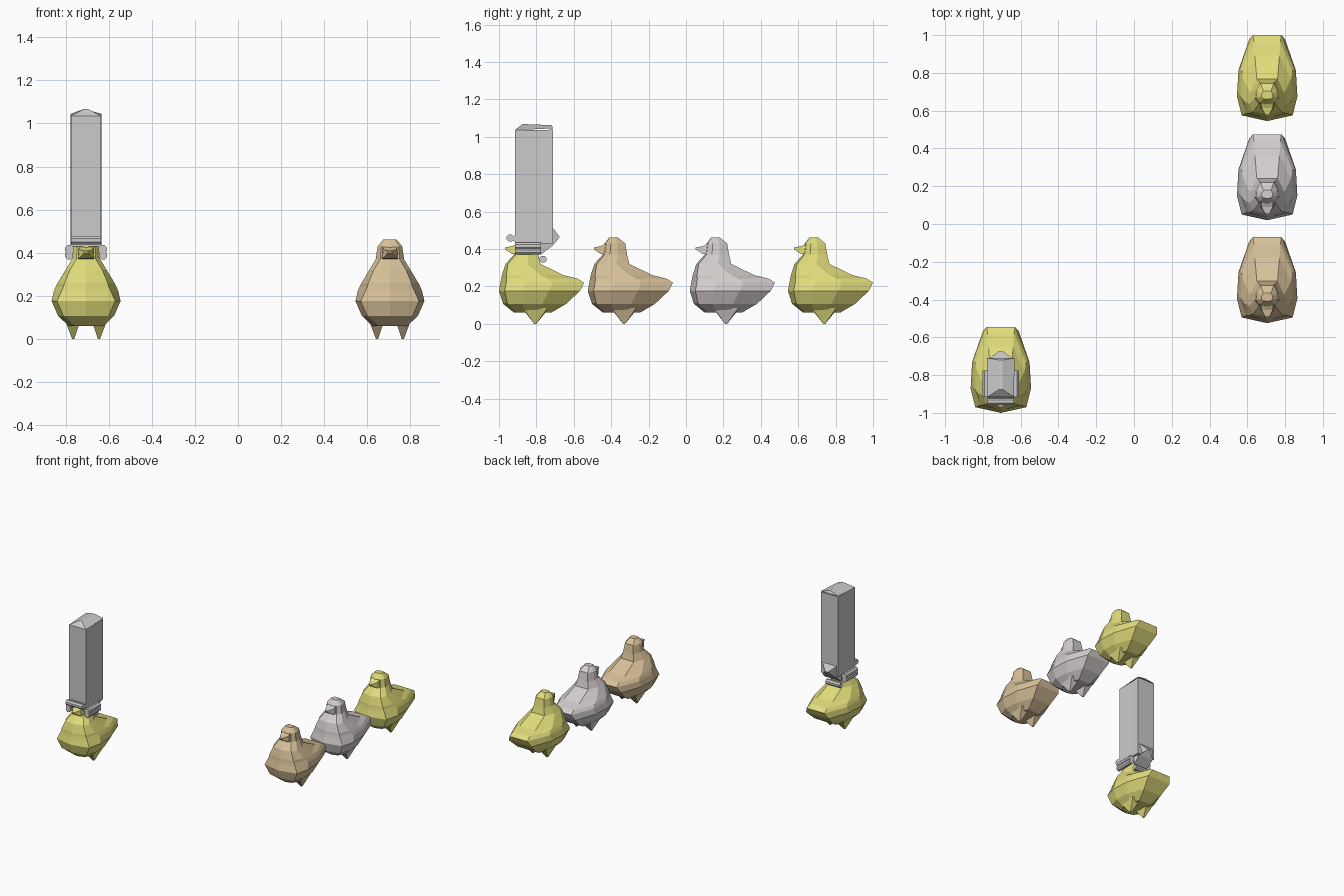
import bpy, bmesh, math
from mathutils import Matrix

if "Cube" in bpy.data.objects:
    bpy.data.objects.remove(bpy.data.objects["Cube"])


def material(name, rgb):
    m = bpy.data.materials.new(name)
    m.diffuse_color = (*rgb, 1)
    m.use_nodes = True
    m.node_tree.nodes["Principled BSDF"].inputs["Base Color"].default_value = m.diffuse_color
    return m


def finish(bm, name, mat=None):
    bmesh.ops.recalc_face_normals(bm, faces=bm.faces)
    me = bpy.data.meshes.new(name)
    bm.to_mesh(me)
    bm.free()
    ob = bpy.data.objects.new(name, me)
    bpy.context.collection.objects.link(ob)
    if mat:
        me.materials.append(mat)
    return ob


def loft(bm, rings):
    # skin closed rings of equal length, capping both ends
    vs = [[bm.verts.new(p) for p in r] for r in rings]
    for a, b in zip(vs, vs[1:]):
        n = len(a)
        for i in range(n):
            j = (i + 1) % n
            bm.faces.new((a[i], a[j], b[j], b[i]))
    bm.faces.new(vs[0])
    bm.faces.new(vs[-1])


# body levels: z, front y, back y, half width at front, middle, back
LEVELS = [
    (.06, .08, .28, .05, .08, .05),
    (.107, .022, .36, .105, .13, .075),
    (.176, 0, .433, .135, .16, .095),
    (.22, .008, .455, .115, .15, .075),
    (.242, .012, .42, .105, .141, .07),
    (.26, .016, .345, .10, .132, .065),
    (.32, .035, .222, .075, .096, .055),
    (.37, .08, .21, .045, .066, .042),
    (.43, .09, .20, .04, .057, .035),
    (.462, .115, .16, .02, .03, .02),
]


def body_ring(z, yf, yb, hf, hm, hb):
    L = yb - yf
    half = [(hf, yf + .07 * L), (hm, yf + .3 * L),
            (hm * .95, yf + .62 * L), (hb, yb)]
    return ([(0, yf, z)] + [(x, y, z) for x, y in half]
            + [(-x, y, z) for x, y in reversed(half)])


def bird(tag, x, y, mat):
    bm = bmesh.new()
    loft(bm, [body_ring(*lv) for lv in LEVELS])
    # beak
    loft(bm, [[(-.04, .11, .37), (.04, .11, .37), (.035, .11, .435), (-.035, .11, .435)],
              [(-.034, .07, .373), (.034, .07, .373), (.03, .07, .415), (-.03, .07, .415)],
              [(-.01, .032, .398), (.01, .032, .398), (.01, .032, .408), (-.01, .032, .408)]])
    # feet
    for s in (-1, 1):
        loft(bm, [[(s * .03, .13, .075), (s * .095, .13, .08), (s * .095, .26, .085), (s * .03, .26, .075)],
                  [(s * .055, .188, 0), (s * .065, .188, 0), (s * .065, .2, 0), (s * .055, .2, 0)]])
    finish(bm, tag + "_bird", mat).location = (x, y, 0)


yellow = material("yellow", (.75, .72, .2))
brown = material("brown", (.68, .53, .32))
mauve = material("mauve_grey", (.66, .61, .61))
bird("hatted", -.705, -1.0, yellow)
bird("front", .705, -.525, brown)
bird("middle", .705, .02, mauve)
bird("rear", .705, .545, yellow)

CX = -.705
# tall hat shaft with a low ridged top
bm = bmesh.new()
plan = [(-.07, -.915), (.07, -.915), (.07, -.775), (.072, -.71), (-.072, -.71), (-.07, -.775)]
loft(bm, [[(x, y, .43) for x, y in plan], [(x, y, 1.035 + .06 * max(0, y + .775)) for x, y in plan]])
loft(bm, [[(-.07, -.915, 1.035), (.07, -.915, 1.035), (.072, -.71, 1.045), (-.072, -.71, 1.045)],
          [(-.008, -.875, 1.068), (.008, -.875, 1.068), (.008, -.72, 1.062), (-.008, -.72, 1.062)]])
finish(bm, "hat_shaft").location.x = CX

# pointed lump at the back of the hat
bm = bmesh.new()
prof = [(-.775, .5), (-.71, .51), (-.675, .465), (-.71, .42), (-.775, .37)]
wide = [.06, .06, .012, .06, .055]
loft(bm, [[(s * w, y, z) for (y, z), w in zip(prof, wide)] for s in (-1, 1)])
finish(bm, "hat_back_lump").location.x = CX


def pipe(name, centre, r, length, axis):
    bm = bmesh.new()
    bmesh.ops.create_cone(bm, cap_ends=True, segments=8, radius1=r, radius2=r, depth=length,
                          matrix=Matrix.Rotation(math.pi / 2, 4, axis) @ Matrix.Rotation(math.pi / 8, 4, 'Z'))
    finish(bm, name).location = centre


# rolled rims round the foot of the hat
pipe("front_rim", (CX, -.94, .458), .02, .14, 'Y')
pipe("front_rim_inner", (CX, -.912, .456), .018, .14, 'Y')
pipe("rear_rim", (CX, -.765, .345), .02, .12, 'Y')
for s, side in ((-1, "left"), (1, "right")):
    pipe(side + "_rim_upper", (CX + s * .077, -.845, .415), .022, .14, 'X')
    pipe(side + "_rim_lower", (CX + s * .079, -.845, .388), .02, .14, 'X')
